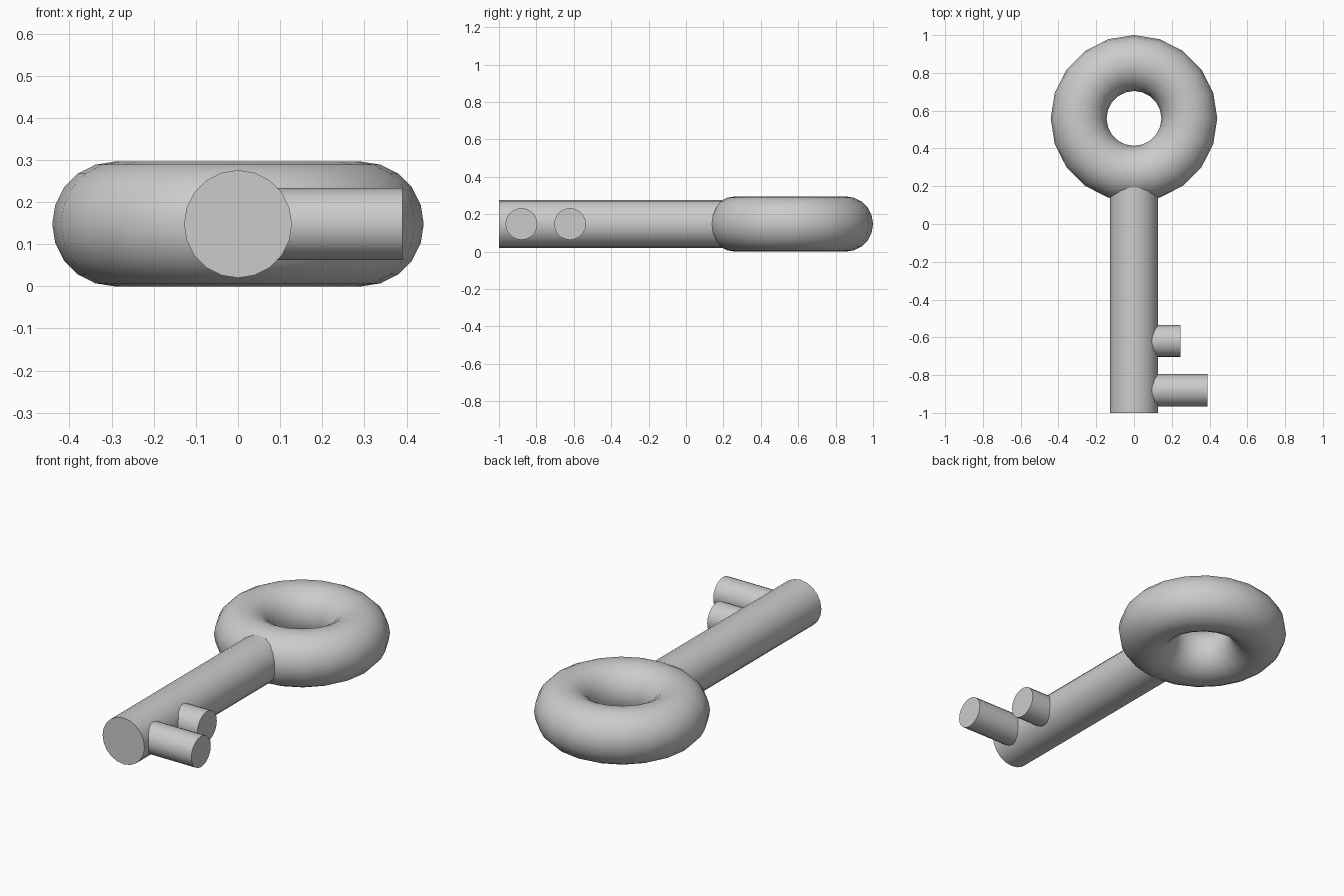
import bpy
from math import pi, radians

if "Cube" in bpy.data.objects:
    bpy.data.objects.remove(bpy.data.objects["Cube"])

Z = 0.148      # mid height of the whole key
SIDES = 20


def smooth(obj, name):
    obj.name = name
    bpy.ops.object.shade_smooth_by_angle(angle=radians(35))


def rod(name, radius, length, centre, rotation):
    bpy.ops.mesh.primitive_cylinder_add(vertices=SIDES, radius=radius, depth=length,
                                        location=centre, rotation=rotation)
    smooth(bpy.context.object, name)


# ring handle
bpy.ops.mesh.primitive_torus_add(major_segments=SIDES, minor_segments=SIDES,
                                 major_radius=0.293, minor_radius=0.148,
                                 location=(0, 0.559, Z))
smooth(bpy.context.object, "ring_handle")

# shaft, its far end buried in the ring
y0, y1 = -1.0, 0.27
rod("shaft", 0.128, y1 - y0, (0, (y0 + y1) / 2, Z), (pi / 2, 0, 0))

# two teeth of different length, rooted inside the shaft
for name, y, tip in (("long_tooth", -0.88, 0.39), ("short_tooth", -0.62, 0.245)):
    root = 0.05
    rod(name, 0.085, tip - root, ((root + tip) / 2, y, Z), (0, pi / 2, 0))
